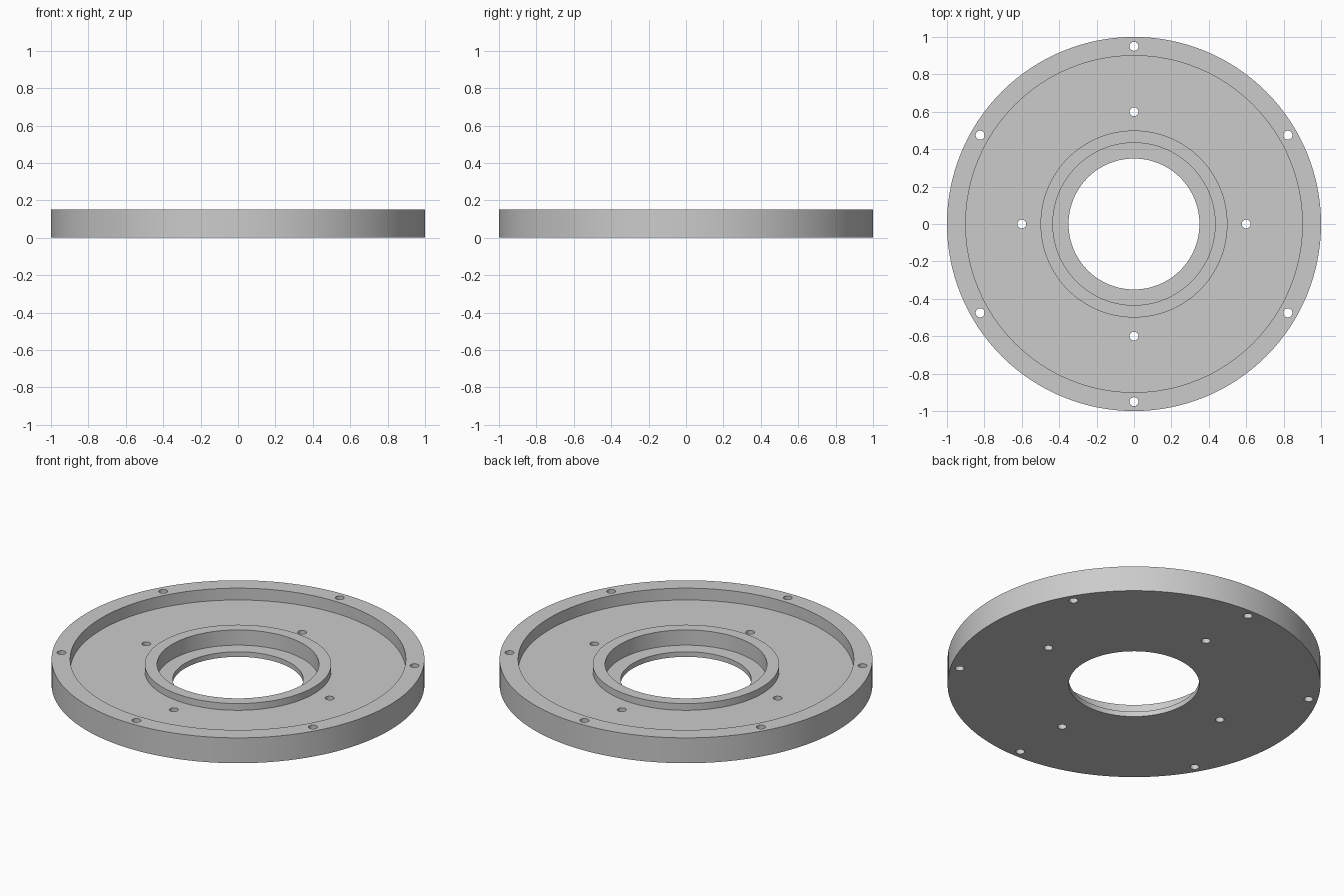
import bpy, bmesh
from math import cos, sin, pi, radians

SEGMENTS = 128
HEIGHT = 0.15

default = bpy.data.objects.get("Cube")
if default:
    bpy.data.objects.remove(default, do_unlink=True)

# Plain grey material
grey = bpy.data.materials.new("plain grey")
grey.use_nodes = True
colour = (0.6, 0.6, 0.6, 1)
grey.diffuse_color = colour
grey.node_tree.nodes["Principled BSDF"].inputs["Base Color"].default_value = colour


def add_object(name, bm):
    bmesh.ops.recalc_face_normals(bm, faces=bm.faces)
    mesh = bpy.data.meshes.new(name)
    bm.to_mesh(mesh)
    bm.free()
    mesh.materials.append(grey)
    obj = bpy.data.objects.new(name, mesh)
    bpy.context.collection.objects.link(obj)
    return obj


def lathe(name, profile):
    """Revolve a closed (radius, height) profile around z."""
    bm = bmesh.new()
    rings = []
    for i in range(SEGMENTS):
        a = 2 * pi * i / SEGMENTS
        rings.append([bm.verts.new((r * cos(a), r * sin(a), z)) for r, z in profile])
    n = len(profile)
    for i, ring in enumerate(rings):
        nxt = rings[(i + 1) % SEGMENTS]
        for j in range(n):
            k = (j + 1) % n
            bm.faces.new((ring[j], nxt[j], nxt[k], ring[k]))
    return add_object(name, bm)


# Flange: raised rim, recessed floor, low hub with a stepped bore
flange = lathe("flange_plate", [
    (0.35, 0), (1, 0), (1, HEIGHT), (0.9, HEIGHT),
    (0.9, 0.08), (0.5, 0.08), (0.5, 0.12), (0.434, 0.12),
    (0.434, 0.03), (0.35, 0.03),
])

# Bolt holes: six in the rim, four in the floor
bm = bmesh.new()
for count, radius, start in ((6, 0.95, 30), (4, 0.6, 0)):
    for i in range(count):
        a = radians(start) + 2 * pi * i / count
        made = bmesh.ops.create_cone(bm, cap_ends=True, segments=32,
                                     radius1=0.024, radius2=0.024, depth=0.4)
        bmesh.ops.translate(bm, verts=made["verts"],
                            vec=(radius * cos(a), radius * sin(a), HEIGHT / 2))
cutter = add_object("bolt_hole_cutter", bm)
cutter.hide_render = True

cut = flange.modifiers.new("bolt holes", "BOOLEAN")
cut.operation = "DIFFERENCE"
cut.solver = "EXACT"
cut.object = cutter

bpy.ops.object.select_all(action="DESELECT")
flange.select_set(True)
bpy.context.view_layer.objects.active = flange
bpy.ops.object.modifier_apply(modifier=cut.name)
bpy.data.objects.remove(cutter, do_unlink=True)
bpy.ops.object.shade_smooth_by_angle(angle=radians(30))
